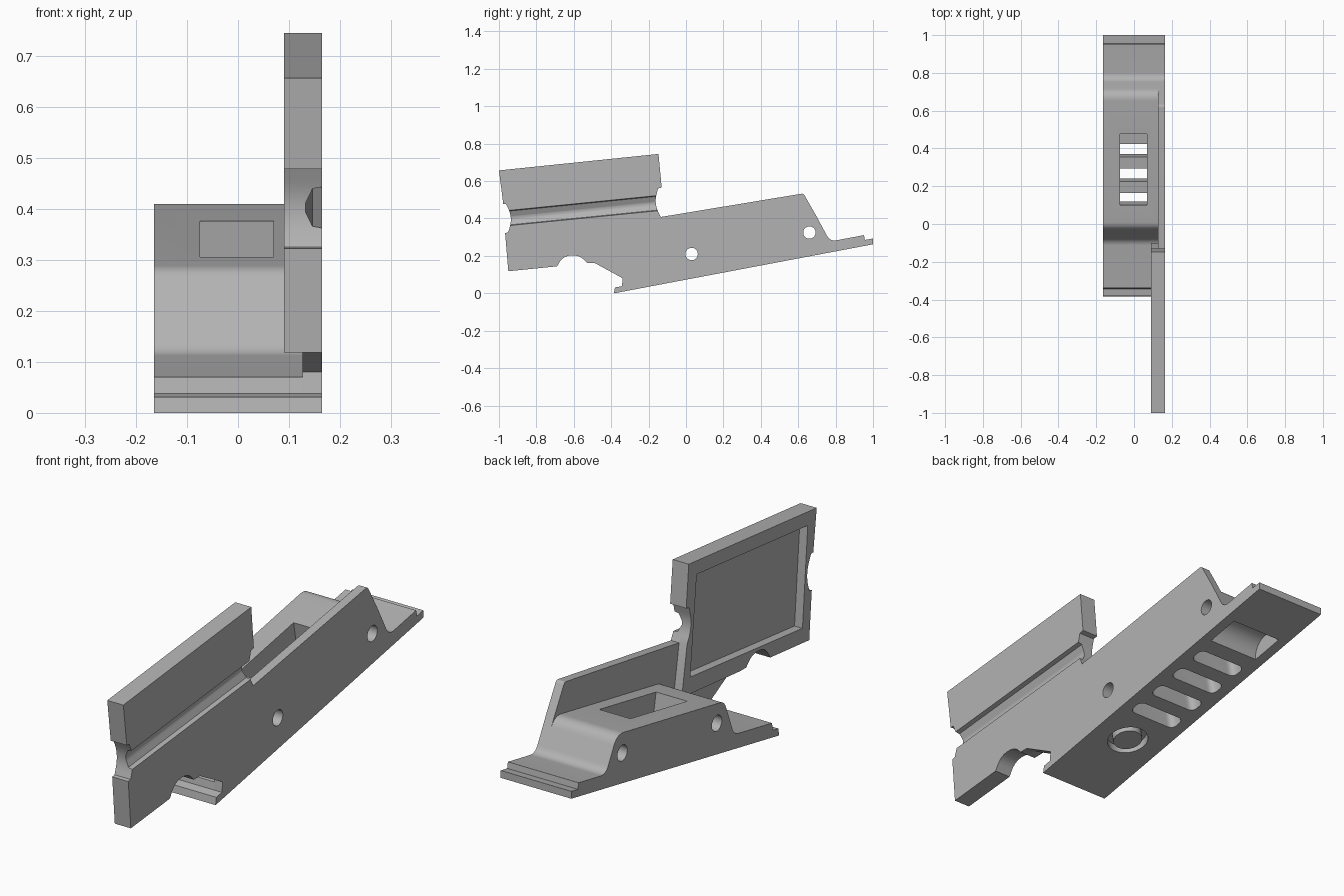
import bpy, bmesh, math
from mathutils import Matrix, Vector

if "Cube" in bpy.data.objects:
    bpy.data.objects.remove(bpy.data.objects["Cube"], do_unlink=True)

grey = bpy.data.materials.new("plain_grey")
grey.use_nodes = True
grey.diffuse_color = (0.45, 0.45, 0.45, 1)
grey.node_tree.nodes["Principled BSDF"].inputs["Base Color"].default_value = (0.45, 0.45, 0.45, 1)

SLOPE = math.atan(0.189)   # tilt of the base
LEFT, INNER, FRAME, RIGHT = -0.165, 0.127, 0.09, 0.165


def rounded(points, steps=8):
    """Outline whose points may carry a third value: the corner rounding."""
    out = []
    for i, p in enumerate(points):
        c = Vector(p[:2])
        if len(p) < 3:
            out.append(c)
            continue
        a = Vector(points[i - 1][:2]) - c
        b = Vector(points[(i + 1) % len(points)][:2]) - c
        a, b = c + a.normalized() * p[2], c + b.normalized() * p[2]
        for k in range(steps + 1):
            t = k / steps
            out.append(a * (1 - t) ** 2 + c * 2 * t * (1 - t) + b * t * t)
    return out


def prism(name, points, offset, matrix=Matrix()):
    """Solid swept from a flat outline along an offset."""
    bm = bmesh.new()
    face = bm.faces.new([bm.verts.new(p) for p in points])
    new = bmesh.ops.extrude_face_region(bm, geom=[face], use_keep_orig=True)["geom"]
    bmesh.ops.translate(bm, vec=offset, verts=[v for v in new if isinstance(v, bmesh.types.BMVert)])
    bmesh.ops.recalc_face_normals(bm, faces=bm.faces)
    bm.transform(matrix)
    mesh = bpy.data.meshes.new(name)
    bm.to_mesh(mesh)
    bm.free()
    obj = bpy.data.objects.new(name, mesh)
    bpy.context.collection.objects.link(obj)
    return obj


def side_prism(name, profile, x0, x1):
    return prism(name, [(x0, p[0], p[1]) for p in rounded(profile)], (x1 - x0, 0, 0))


def circle(r, n=40):
    return [(r * math.cos(math.tau * k / n), r * math.sin(math.tau * k / n)) for k in range(n)]


def cut(obj, *cutters):
    """Subtract the cutters for good, then discard them."""
    for c in cutters:
        mod = obj.modifiers.new("cut", "BOOLEAN")
        mod.operation, mod.solver, mod.object = "DIFFERENCE", "EXACT", c
    bpy.context.view_layer.update()
    graph = bpy.context.evaluated_depsgraph_get()
    mesh = bpy.data.meshes.new_from_object(obj.evaluated_get(graph))
    obj.modifiers.clear()
    obj.data = mesh
    for c in cutters:
        bpy.data.objects.remove(c, do_unlink=True)


def on_base(y):
    """Frame lying on the sloped underside at a given y."""
    return Matrix.Translation((0, y, 0.189 * (y + 0.385))) @ Matrix.Rotation(SLOPE, 4, "X")


def cross_holes():
    return [prism("hole", [(-0.3, y + p, z + q) for p, q in circle(0.033)], (0.6, 0, 0))
            for y, z in ((0.03, 0.21), (0.66, 0.325))]


# Shared outlines of the two ends and the plate, as (y, z, rounding)
front_lip = [(-0.385, 0), (-0.38, 0.031), (-0.343, 0.038)]
back_end = [(0.77, 0.277, 0.035), (0.952, 0.311), (0.956, 0.285), (1, 0.293), (1, 0.262)]
plate_edge = [(-0.49, 0.163), (-0.53, 0.163), (-0.57, 0.205, 0.04), (-0.655, 0.2, 0.04),
              (-0.69, 0.144), (-0.95, 0.118), (-0.967, 0.322), (-0.952, 0.325),
              (-0.925, 0.4, 0.06), (-0.962, 0.478), (-0.977, 0.478), (-1, 0.657),
              (-0.147, 0.745), (-0.13, 0.565), (-0.15, 0.56), (-0.17, 0.48, 0.05), (-0.135, 0.408)]

# Main block with a raised middle
body = side_prism("body_block", front_lip + [(-0.338, 0.07), (-0.085, 0.118, 0.03),
                  (-0.02, 0.283, 0.03), (0.695, 0.417, 0.045)] + back_end, LEFT, INNER)

# Top pocket, underside slots, round groove and curved hollow
pocket = prism("pocket", [(-0.075, 0.1, 0.305), (0.07, 0.1, 0.305), (0.07, 0.48, 0.376), (-0.075, 0.48, 0.376)],
               (0.022, 0.022, -0.12))
bpy.data.objects.remove(pocket, do_unlink=True)
pocket = prism("pocket", [(x, y, 0.08) for x, y in ((-0.075, -0.19), (0.07, -0.19), (0.07, 0.195), (-0.075, 0.195))],
               (0, 0, 0.3), on_base(0.325))
slot_outline = rounded([(-0.115, -0.035, 0.03), (0.115, -0.035, 0.03), (0.115, 0.035, 0.03), (-0.115, 0.035, 0.03)])
slots = [prism("slot", [(p.x, p.y, -0.05) for p in slot_outline], (0, 0, 0.15), on_base(0.145 + 0.13 * i))
         for i in range(4)]
ring, core = [prism("ring", [(p, q, -h) for p, q in circle(r)], (0, 0, h + d), on_base(-0.04))
              for r, h, d in ((0.084, 0.05, 0.035), (0.06, 0.08, 0.08))]
cut(ring, core)
hollow = prism("hollow", [(-0.12, p, q) for p, q in circle(0.075)], (0.24, 0, 0), on_base(0.71))
cut(body, pocket, *slots, ring, hollow, *cross_holes())

# Thin side wall running the full length
wall = side_prism("side_wall", front_lip + [(-0.338, 0.08)] + plate_edge
                  + [(0.628, 0.534, 0.012), (0.695, 0.417)] + back_end, INNER, RIGHT)
groove = prism("groove", [(x, -1.02, z - 0.008) for x, z in ((0.18, 0.447), (0.146, 0.44), (0.132, 0.41),
               (0.132, 0.395), (0.146, 0.366), (0.18, 0.36))], (0, 0.95, 0.095))
cut(wall, groove, *cross_holes())

# Raised frame around the recess on the inner side of the plate
frame = side_prism("plate_frame", plate_edge + [(-0.1, 0.2)], FRAME, INNER)
recess = side_prism("recess", [(-0.94, 0.605), (-0.2, 0.682), (-0.157, 0.265), (-0.905, 0.185)], 0.05, 0.16)
cut(frame, recess)

# Finish
for obj in (body, wall, frame):
    obj.data.materials.clear()
    obj.data.materials.append(grey)
    bpy.ops.object.select_all(action="DESELECT")
    obj.select_set(True)
    bpy.context.view_layer.objects.active = obj
    bpy.ops.object.shade_smooth_by_angle(angle=math.radians(30))
